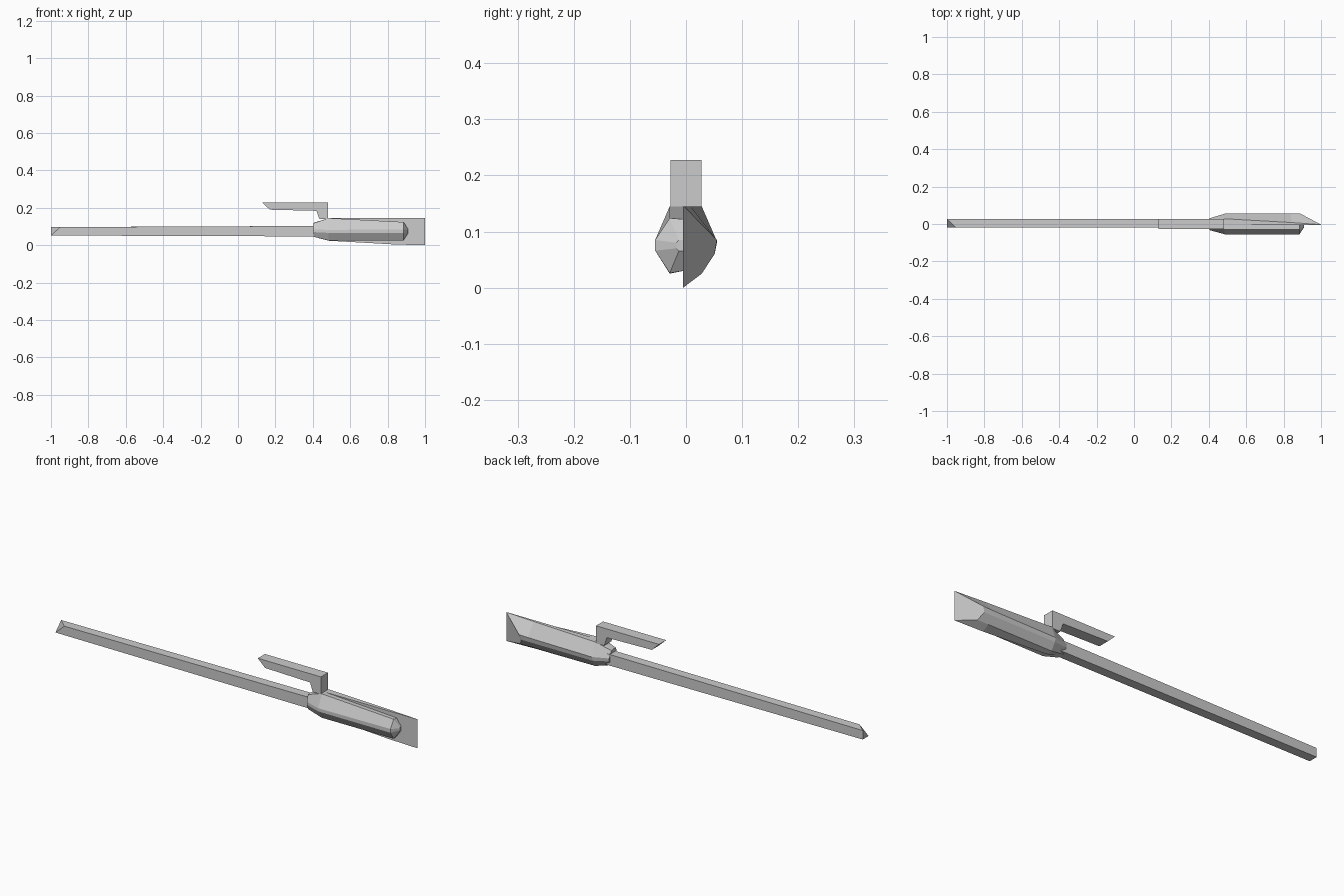
import bpy, bmesh

if "Cube" in bpy.data.objects:
    bpy.data.objects.remove(bpy.data.objects["Cube"])


def loft(name, rings):
    """Skin a list of equal-length vertex rings and cap both ends."""
    bm = bmesh.new()
    vr = [[bm.verts.new(p) for p in r] for r in rings]
    n = len(vr[0])
    for a, b in zip(vr, vr[1:]):
        for i in range(n):
            j = (i + 1) % n
            bm.faces.new((a[i], a[j], b[j], b[i]))
    bm.faces.new(vr[0])
    bm.faces.new(vr[-1])
    bmesh.ops.remove_doubles(bm, verts=bm.verts, dist=0.0005)
    bmesh.ops.recalc_face_normals(bm, faces=bm.faces)
    me = bpy.data.meshes.new(name)
    bm.to_mesh(me)
    bm.free()
    ob = bpy.data.objects.new(name, me)
    bpy.context.collection.objects.link(ob)
    return ob


def section(x, pts, side=1):
    """Half cross-section, mirrored about the split plane for side = -1."""
    return [(x, SPLIT + side * d, z) for d, z in pts]


SPLIT = -0.005
neck = [(0, .12), (.018, .118), (.036, .085), (.036, .07), (.018, .045), (0, .045)]

# long slender bar, one corner of the tip cut back
y0, y1 = -.02, .026
loft("long_bar", [
    [(-1, y0, .052), (-1, y1, .052), (-1, y1, .097), (-.95, y0, .097)],
    [(.43, y0, .047), (.43, y1, .047), (.43, y1, .103), (.43, y0, .103)]])

# rear half of the body, ending in a slanted face
shoulder = [(0, .145), (.033, .145), (.060, .08), (.056, .06), (.033, .025), (0, .024)]
end = [(1, 0, .145), (1, .0015, .145), (.89, .060, .085), (.88, .056, .06),
       (.90, .033, .025), (1, 0, .0)]
loft("body_back_half", [
    section(.405, neck), section(.485, shoulder),
    section(.84, [(0, .145), (.013, .145), (.060, .083), (.056, .06), (.033, .025), (0, .004)]),
    [(x, SPLIT + d, z) for x, d, z in end]])

# front half of the body, shorter with a blunt pointed end
front = [(0, .145), (.024, .145), (.050, .082), (.050, .066), (.024, .025), (0, .03)]
tail = [(0, .122), (.024, .124), (.050, .085), (.050, .066), (.024, .026), (0, .03)]
loft("body_front_half", [
    section(.405, neck[:2] + [(.028, .085), (.028, .07)] + neck[4:], -1),
    section(.485, front, -1),
    section(.885, tail, -1),
    section(.91, [(0, .085), (.008, .085), (.012, .08), (.012, .07), (.008, .065), (0, .065)], -1)])

# raised L-shaped clip
profile = [(.13, .228), (.17, .19), (.42, .184), (.435, .14), (.48, .14), (.48, .228)]
loft("clip", [[(x, y, z) for x, z in profile] for y in (-.028, .028)])
